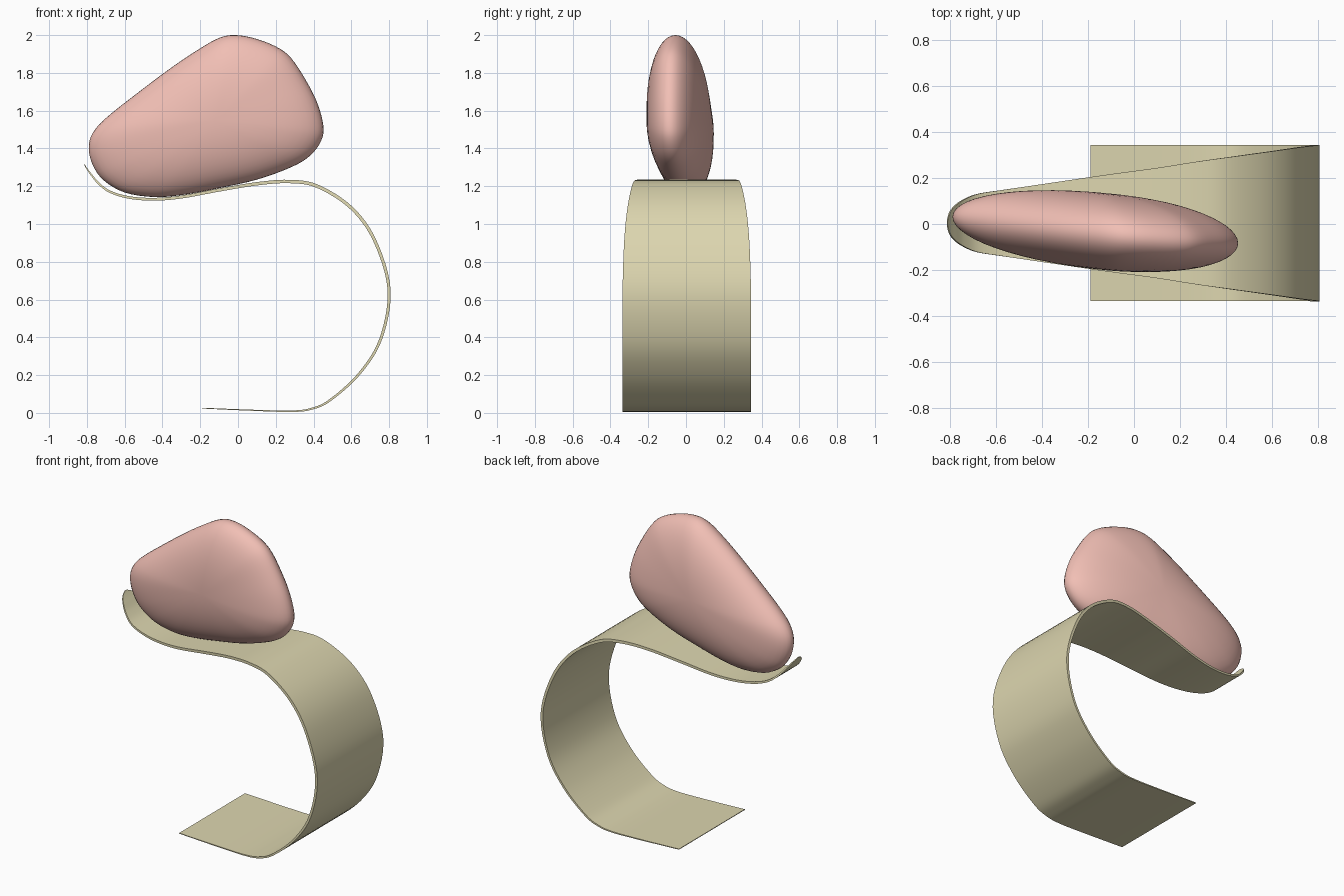
import bpy, bmesh, math
from mathutils import Vector

if "Cube" in bpy.data.objects:
    bpy.data.objects.remove(bpy.data.objects["Cube"])


def smooth_path(pts, steps, closed=False):
    """Catmull-Rom interpolation through the given points."""
    p = [Vector(q) for q in pts]
    n = len(p)
    get = (lambda i: p[i % n]) if closed else (lambda i: p[max(0, min(n - 1, i))])
    out = []
    for i in range(n if closed else n - 1):
        a, b, c, d = (get(i + k) for k in (-1, 0, 1, 2))
        for s in range(steps):
            t = s / steps
            out.append(0.5 * (2 * b + (c - a) * t + (2 * a - 5 * b + 4 * c - d) * t * t
                              + (3 * b - a - 3 * c + d) * t ** 3))
    return out if closed else out + [p[-1]]


def finish(bm, name, color, angle):
    bmesh.ops.recalc_face_normals(bm, faces=bm.faces)
    me = bpy.data.meshes.new(name)
    bm.to_mesh(me)
    bm.free()
    ob = bpy.data.objects.new(name, me)
    bpy.context.collection.objects.link(ob)
    mat = bpy.data.materials.new(name + "_color")
    mat.diffuse_color = color
    mat.use_nodes = True
    mat.node_tree.nodes["Principled BSDF"].inputs["Base Color"].default_value = mat.diffuse_color
    me.materials.append(mat)
    bpy.ops.object.select_all(action='DESELECT')
    ob.select_set(True)
    bpy.context.view_layer.objects.active = ob
    bpy.ops.object.shade_smooth_by_angle(angle=math.radians(angle))
    return ob


# Curled strip: x, z and half width along its centre line
strip = [(-.813, 1.315, .008), (-.803, 1.297, .045), (-.78, 1.265, .075),
         (-.74, 1.217, .103), (-.68, 1.172, .127), (-.58, 1.141, .143),
         (-.45, 1.131, .162), (-.3, 1.143, .184), (-.1, 1.18, .213),
         (.1, 1.213, .24), (.27, 1.225, .267), (.42, 1.2, .288),
         (.6, 1.085, .313), (.725, .91, .331), (.8, .65, .34),
         (.755, .39, .34), (.64, .205, .34), (.487, .067, .34),
         (.39, .022, .34), (.29, .009, .34), (.1, .013, .34), (-.19, .025, .34)]
path = smooth_path(strip, 6)
bm = bmesh.new()
rings = []
last = len(path) - 1
for i, p in enumerate(path):
    d = path[min(last, i + 1)] - path[max(0, i - 1)]
    n = Vector((-d.y, 0, d.x)).normalized()
    half = 0.002 + 0.007 * math.sin(math.pi * i / last)
    rings.append([bm.verts.new(Vector((p.x, 0.004 + sy * p.z, p.y)) + n * half * sn)
                  for sy, sn in ((-1, -1), (1, -1), (1, 1), (-1, 1))])
for a, b in zip(rings, rings[1:]):
    for k in range(4):
        bm.faces.new((a[k], a[(k + 1) % 4], b[(k + 1) % 4], b[k]))
bm.faces.new(rings[0])
bm.faces.new(rings[-1])
finish(bm, "curled_strip", (.72, .67, .43, 1), 35)

# Pebble: side outline shrunk towards both faces, turned slightly about z
outline = [(-.79, 1.40), (-.77, 1.48), (-.70, 1.56), (-.55, 1.68), (-.35, 1.83),
           (-.2, 1.93), (-.1, 1.985), (-.02, 2.0), (.08, 1.985), (.2, 1.94),
           (.28, 1.88), (.36, 1.76), (.42, 1.64), (.452, 1.52), (.44, 1.44),
           (.38, 1.36), (.28, 1.30), (.1, 1.235), (-.1, 1.19), (-.3, 1.153),
           (-.45, 1.143), (-.6, 1.167), (-.71, 1.23), (-.768, 1.31)]
loop = smooth_path(outline, 4, True)
centre = Vector((-.12, 1.55))


def pebble_vert(bm, q, y):
    return bm.verts.new((q.x, y - .03 - .09 * (q.x + .16) - .03 * (q.y - 1.55), q.y))


bm = bmesh.new()
rings = []
levels = 28
for j in range(1, levels):
    a = math.pi * (j / levels - 0.5)
    rings.append([pebble_vert(bm, centre + (q - centre) * math.cos(a) ** 0.95,
                              .167 * math.sin(a)) for q in loop])
m = len(loop)
for a, b in zip(rings, rings[1:]):
    for k in range(m):
        bm.faces.new((a[k], a[(k + 1) % m], b[(k + 1) % m], b[k]))
for ring, y in ((rings[0], -.167), (rings[-1], .167)):
    pole = pebble_vert(bm, centre, y)
    for k in range(m):
        bm.faces.new((ring[k], ring[(k + 1) % m], pole))
finish(bm, "pebble", (.88, .52, .46, 1), 60)
